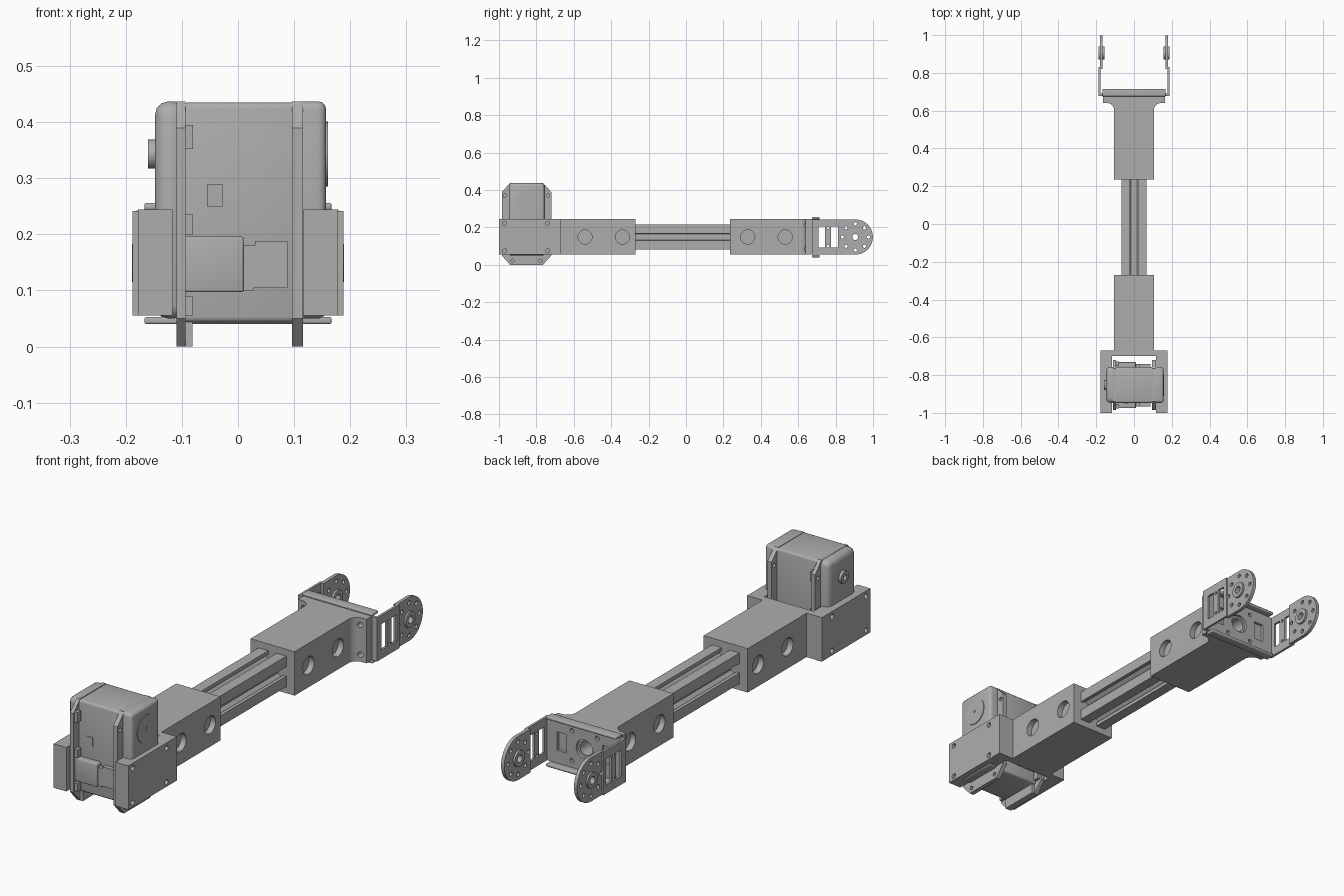
import bpy, bmesh
from math import pi, cos, sin
from mathutils import Matrix, Vector

old = bpy.data.objects.get("Cube")
if old:
    bpy.data.objects.remove(old, do_unlink=True)

GREY = (0.42, 0.42, 0.42, 1)
grey = bpy.data.materials.new("matte grey")
grey.use_nodes = True
grey.diffuse_color = GREY
grey.node_tree.nodes["Principled BSDF"].inputs["Base Color"].default_value = GREY

AXIS = {"x": Matrix(((0, 0, 1), (1, 0, 0), (0, 1, 0))),   # outline is (y, z)
        "y": Matrix(((1, 0, 0), (0, 0, 1), (0, 1, 0))),   # outline is (x, z)
        "z": Matrix.Identity(3)}                          # outline is (x, y)


def prism(bm, axis, outline, lo, hi):
    """Extrude an outline along an axis into bm."""
    turn = AXIS[axis]
    base = [bm.verts.new(turn @ Vector((a, b, lo))) for a, b in outline]
    top = [bm.verts.new(turn @ Vector((a, b, hi))) for a, b in outline]
    n = len(base)
    faces = [bm.faces.new(base), bm.faces.new(top)]
    for i in range(n):
        j = (i + 1) % n
        faces.append(bm.faces.new((base[i], base[j], top[j], top[i])))
    bmesh.ops.recalc_face_normals(bm, faces=faces)


def rect(a0, a1, b0, b1):
    return [(a0, b0), (a1, b0), (a1, b1), (a0, b1)]


def arc(a, b, r, start=0, end=2 * pi, n=28):
    return [(a + r * cos(start + (end - start) * i / n),
             b + r * sin(start + (end - start) * i / n)) for i in range(n)]


def finish(name, bm, cuts=None, bevel=0):
    """Turn a bmesh into a named object, then bevel and bore it."""
    def to_object(label, mesh_data):
        mesh = bpy.data.meshes.new(label)
        mesh_data.to_mesh(mesh)
        mesh_data.free()
        ob = bpy.data.objects.new(label, mesh)
        bpy.context.collection.objects.link(ob)
        return ob
    ob = to_object(name, bm)
    ob.data.materials.append(grey)
    bpy.ops.object.select_all(action="DESELECT")
    bpy.context.view_layer.objects.active = ob
    ob.select_set(True)
    if bevel:
        mod = ob.modifiers.new("round", "BEVEL")
        mod.width, mod.segments = bevel, 3
        bpy.ops.object.modifier_apply(modifier=mod.name)
    if cuts:
        cutter = to_object("cutter", cuts)
        cutter.hide_render = True
        mod = ob.modifiers.new("bore", "BOOLEAN")
        mod.operation, mod.solver, mod.object = "DIFFERENCE", "EXACT", cutter
        bpy.ops.object.modifier_apply(modifier=mod.name)
        bpy.data.objects.remove(cutter, do_unlink=True)
    bpy.ops.object.shade_smooth_by_angle(angle=0.6)
    return ob


def part(name, axis, outline, lo, hi, cuts=None, bevel=0):
    bm = bmesh.new()
    prism(bm, axis, outline, lo, hi)
    return finish(name, bm, cuts, bevel)


def span(s, a, b):
    """Interval on one side of the centre, in rising order."""
    return sorted((s * a, s * b))


MID = 0.149          # height of the arm axis
LOW, HIGH = 0.055, 0.244


def side_bores(cuts, centres):
    """Counterbored screw holes on both sides of a sleeve."""
    for y in centres:
        for s in (-1, 1):
            prism(cuts, "x", arc(y, MID, 0.038), *span(s, 0.08, 0.13))
            prism(cuts, "x", arc(y, MID, 0.018, n=16), *span(s, 0.06, 0.0801))


# slotted rail
h = 0.066
quarter = [(h, -h), (h, -.02), (.051, -.02), (.051, -.034), (.045, -.034), (.026, -.017),
           (.026, .017), (.045, .034), (.051, .034), (.051, .02), (h, .02)]
profile = []
for dx, dz in ((1, 0), (0, 1), (-1, 0), (0, -1)):
    profile += [(a * dx - b * dz, a * dz + b * dx + MID) for a, b in quarter]
part("slotted_rail", "y", profile, -0.6, 0.55)

# front sleeve with fork
right_half = [(.117, -.7), (.117, -1), (.178, -1), (.178, -.67), (.105, -.67), (.105, -.27)]
fork = right_half + [(-x, y) for x, y in reversed(right_half)]
cuts = bmesh.new()
side_bores(cuts, (-0.54, -0.34))
for s in (-1, 1):
    for y in (-0.97, -0.74):
        for z in (0.075, 0.222):
            prism(cuts, "x", arc(y, z, 0.011, n=14), *span(s, 0.15, 0.2))
part("front_sleeve", "z", fork, LOW, HIGH, cuts)

# rear sleeve with flared flange
flare = [(.105, .235)] + arc(.143, .602, .038, pi, pi / 2, 8) + [(.143, .64), (.163, .64), (.163, .678)]
cuts = bmesh.new()
side_bores(cuts, (0.33, 0.53))
prism(cuts, "y", arc(0, MID, 0.03), 0.6, 0.7)
for s in (-1, 1):
    for z in (0.085, 0.213):
        prism(cuts, "y", arc(s * 0.135, z, 0.012, n=14), 0.6, 0.7)
part("rear_sleeve", "z", flare + [(-x, y) for x, y in reversed(flare)], LOW, HIGH, cuts)

# hinge bracket back plate and folded lips
cuts = bmesh.new()
prism(cuts, "y", arc(0, MID, 0.04), 0.6, 0.75)
for s in (-1, 1):
    prism(cuts, "y", rect(*span(s, 0.085, 0.13), 0.11, 0.19), 0.6, 0.75)
    for z in (0.085, 0.213):
        prism(cuts, "y", arc(s * 0.06, z, 0.009, n=12), 0.6, 0.75)
part("bracket_plate", "y", rect(-.186, .186, .055, .242), 0.677, 0.69, cuts)
for name, z in (("bracket_lower_lip", 0.04), ("bracket_upper_lip", 0.243)):
    part(name, "x", rect(0.675, 0.715, z, z + 0.013), -0.167, 0.167, bevel=0.004)

# hinge bracket legs, rounded ends and hubs
HUB = 0.905
for side, s in (("left", 1), ("right", -1)):
    cuts = bmesh.new()
    for y in (0.708, 0.776):
        prism(cuts, "x", rect(y, y + 0.036, 0.093, 0.205), *span(s, 0.1, 0.25))
    for z in (0.1, 0.197):
        prism(cuts, "x", arc(0.76, z, 0.007, n=12), *span(s, 0.1, 0.25))
    part(side + "_bracket_leg", "x", rect(0.677, 0.83, 0.055, 0.242), *span(s, 0.178, 0.188), cuts)
    cuts = bmesh.new()
    for i in range(8):
        a = i * pi / 4
        prism(cuts, "x", arc(HUB + .07 * cos(a), MID + .07 * sin(a), .009, n=12), *span(s, 0.1, 0.25))
    prism(cuts, "x", arc(HUB, MID, 0.025), *span(s, 0.1, 0.25))
    end = [(0.82, 0.055)] + arc(HUB, MID, 0.094, -pi / 2, pi / 2) + [(HUB, 0.243), (0.82, 0.242)]
    part(side + "_leg_end", "x", end, *span(s, 0.166, 0.181), cuts)
    cuts = bmesh.new()
    prism(cuts, "x", arc(HUB, MID, 0.016), *span(s, 0.1, 0.25))
    part(side + "_hub", "x", arc(HUB, MID, 0.034), *span(s, 0.157, 0.189), cuts)

# motor body and end caps
AXLE_Y, AXLE_Z = -0.853, 0.343
FRONT, BACK = -0.947, -0.757
part("motor_body", "x", rect(FRONT, BACK, 0.043, 0.435), -0.1, 0.108, bevel=0.01)
part("motor_left_cap", "x", rect(FRONT, BACK, 0.05, 0.437), 0.09, 0.157, bevel=0.014)
part("motor_right_cap", "x", rect(FRONT, BACK, 0.05, 0.437), -0.148, -0.09, bevel=0.024)

# motor mounting flanges
flange = [(-.985, .05), (-.94, 0), (-.765, 0), (-.72, .05), (-.72, .39), (-.765, .437),
          (-.94, .437), (-.985, .39)]
for side, lo, hi in (("left", 0.096, 0.116), ("right", -0.11, -0.094)):
    cuts = bmesh.new()
    for s in (-1, 1):
        prism(cuts, "x", arc(AXLE_Y + s * 0.115, 0.37, 0.009, n=12), lo - 0.05, hi + 0.05)
        prism(cuts, "x", arc(AXLE_Y + s * 0.075, 0.022, 0.009, n=12), lo - 0.05, hi + 0.05)
    part(side + "_motor_flange", "x", flange, lo, hi, cuts)
bm = bmesh.new()
for s in (-1, 1):
    y = span(s, 0.1, 0.125)
    for z0, z1 in ((0.352, 0.395), (0.2, 0.235), (0.055, 0.09)):
        prism(bm, "z", rect(-0.097, -0.08, AXLE_Y + y[0], AXLE_Y + y[1]), z0, z1)
prism(bm, "x", rect(-0.94, -0.765, 0, 0.05), -0.096, -0.081)
finish("flange_clips", bm)

# output disc and shaft boss
for name, r, hole, lo, hi in (("output_disc", 0.058, 0.007, 0.15, 0.16),
                              ("shaft_boss", 0.026, 0.012, -0.16, -0.14)):
    cuts = bmesh.new()
    prism(cuts, "x", arc(AXLE_Y, AXLE_Z, hole, n=16), lo - 0.02, hi + 0.02)
    part(name, "x", arc(AXLE_Y, AXLE_Z, r, n=36), lo, hi, cuts)

# cable sockets, plugs and face plate
for side, s in (("front", -1), ("rear", 1)):
    def depth(a, b):
        return [AXLE_Y + v for v in span(s, a, b)]
    part(side + "_socket", "y", rect(-0.097, 0.01, 0.097, 0.196), *depth(0.08, 0.122), bevel=0.004)
    plug = [(.01, .1), (.028, .1), (.028, .104), (.088, .104), (.088, .188), (.03, .188), (.03, .18), (.01, .18)]
    part(side + "_plug", "y", plug, *depth(0.08, 0.112))
part("face_plate", "y", rect(-0.055, -0.028, 0.25, 0.29), FRONT - 0.003, FRONT + 0.004)
